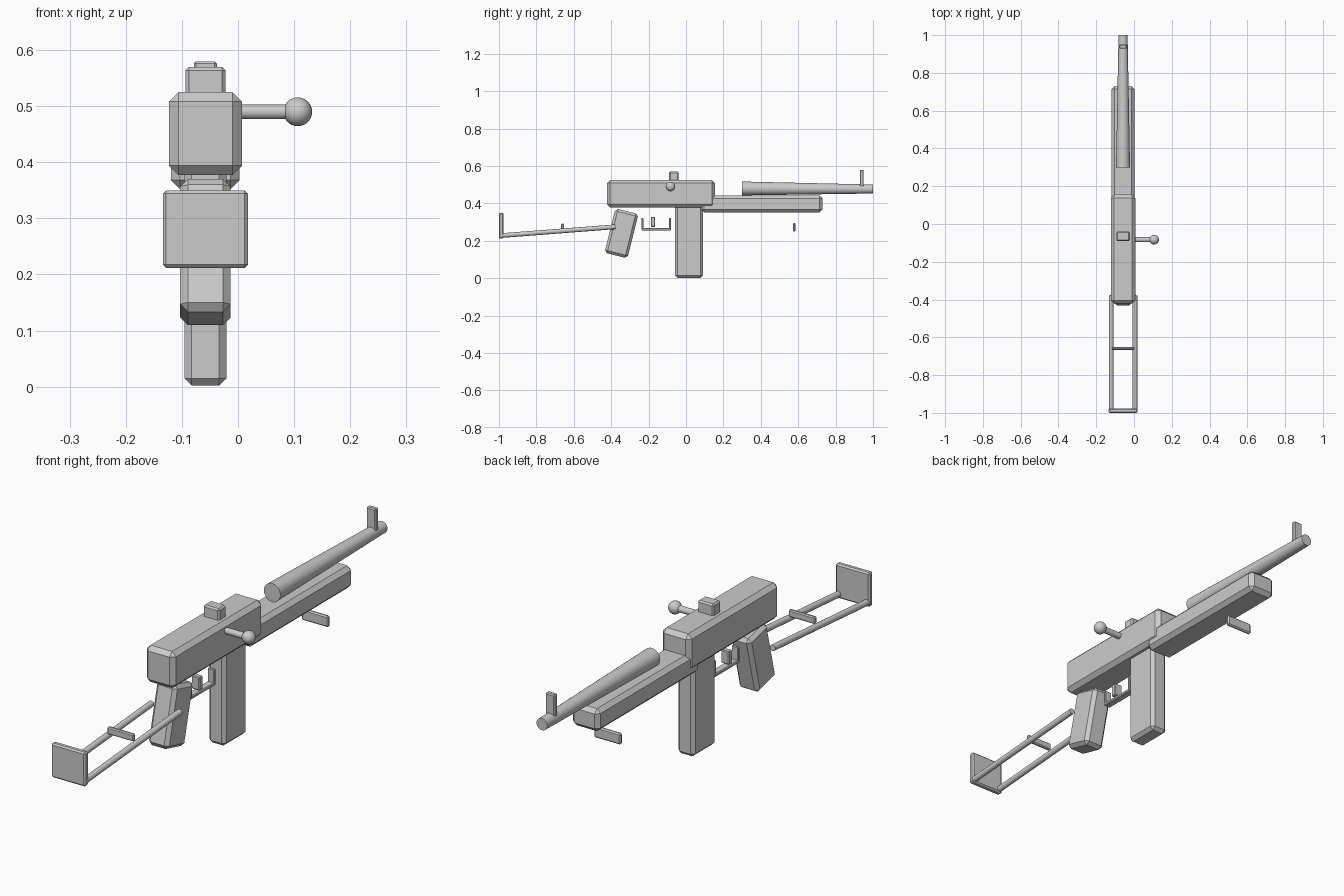
import bpy
from math import radians
from mathutils import Vector

if "Cube" in bpy.data.objects:
    bpy.data.objects.remove(bpy.data.objects["Cube"])

CX = -0.058  # centre line of the body


def box(name, width, y, z, chamfer, tilt=0.0):
    """Chamfered block on the centre line, spanning y and z ranges."""
    bpy.ops.mesh.primitive_cube_add(
        size=1, location=(CX, sum(y) / 2, sum(z) / 2), rotation=(tilt, 0, 0))
    ob = bpy.context.object
    ob.name = name
    ob.scale = (width, y[1] - y[0], z[1] - z[0])
    bpy.ops.object.transform_apply(location=False, rotation=False, scale=True)
    mod = ob.modifiers.new("chamfer", 'BEVEL')
    mod.width = chamfer
    mod.segments = 1
    return ob


def rod(name, start, end, r1, r2, sides=16):
    """Straight or tapered rod between two points."""
    a, b = Vector(start), Vector(end)
    bpy.ops.mesh.primitive_cone_add(
        vertices=sides, radius1=r1, radius2=r2, depth=(b - a).length,
        location=(a + b) / 2, rotation=(b - a).to_track_quat('Z', 'Y').to_euler())
    ob = bpy.context.object
    ob.name = name
    bpy.ops.object.shade_smooth_by_angle(angle=radians(35))
    return ob


# Main body, handguard and magazine
box("receiver", 0.130, (-0.422, 0.155), (0.377, 0.525), 0.017)
box("handguard", 0.122, (0.08, 0.73), (0.352, 0.443), 0.016)
box("magazine", 0.075, (-0.058, 0.09), (0.002, 0.39), 0.013)

# Barrel and sights
rod("barrel", (CX, 0.30, 0.48), (CX, 1.0, 0.477), 0.037, 0.024, 24)
box("front_sight", 0.041, (0.929, 0.95), (0.49, 0.58), 0.004)
box("rear_sight", 0.071, (-0.09, -0.04), (0.515, 0.57), 0.006)

# Side handle with ball knob
rod("bolt_handle", (-0.02, -0.083, 0.49), (0.105, -0.083, 0.49), 0.013, 0.013)
bpy.ops.mesh.primitive_uv_sphere_add(
    segments=20, ring_count=12, radius=0.0257, location=(0.1065, -0.083, 0.49))
bpy.context.object.name = "bolt_knob"
bpy.ops.object.shade_smooth_by_angle(angle=radians(35))

# Tilted pistol grip
box("grip", 0.090, (-0.408, -0.282), (0.118, 0.362), 0.014, radians(-14))

# Trigger and its guard
box("trigger", 0.035, (-0.188, -0.165), (0.275, 0.328), 0.003)
box("trigger_guard_base", 0.03, (-0.238, -0.08), (0.256, 0.269), 0.003)
for name, y in (("rear", -0.233), ("front", -0.085)):
    box(f"trigger_guard_{name}", 0.03, (y - 0.006, y + 0.006), (0.26, 0.322), 0.003)

# Folding wire stock
for name, side in (("left", -1), ("right", 1)):
    x = CX + side * 0.063
    rod(f"stock_rod_{name}", (x, -0.99, 0.228), (x, -0.378, 0.275), 0.0125, 0.0125, 12)
box("butt_plate", 0.152, (-1.0, -0.976), (0.212, 0.35), 0.006)
box("stock_crossbar", 0.118, (-0.667, -0.652), (0.263, 0.292), 0.004)

# Loose sling bar under the handguard
box("sling_bar", 0.118, (0.571, 0.586), (0.25, 0.295), 0.005)
